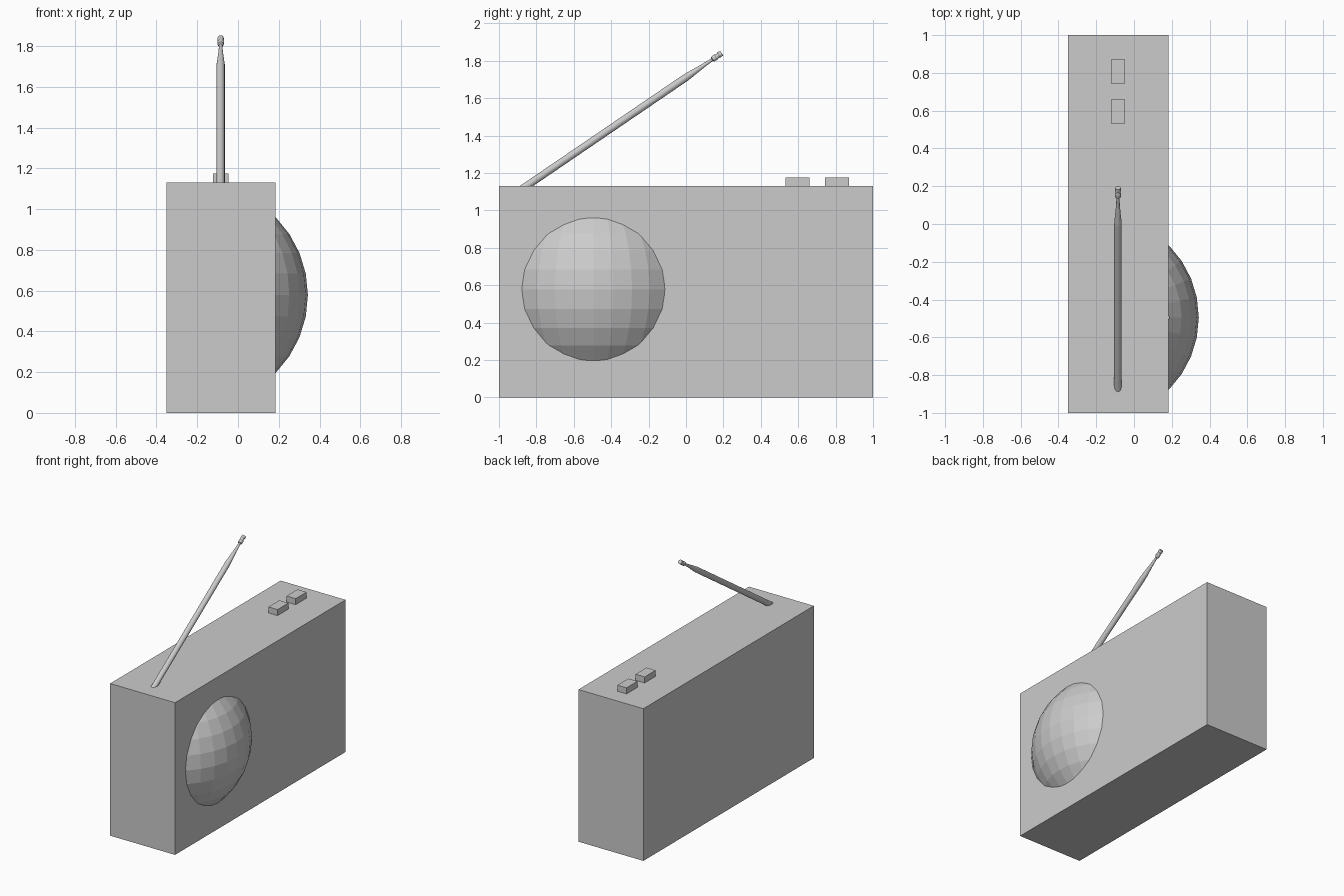
import bpy, bmesh, math
from mathutils import Matrix, Vector

if "Cube" in bpy.data.objects:
    bpy.data.objects.remove(bpy.data.objects["Cube"])


def add_object(name, bm):
    mesh = bpy.data.meshes.new(name)
    bm.normal_update()
    bm.to_mesh(mesh)
    bm.free()
    obj = bpy.data.objects.new(name, mesh)
    bpy.context.collection.objects.link(obj)
    return obj


def box(name, lo, hi):
    lo, hi = Vector(lo), Vector(hi)
    bm = bmesh.new()
    bmesh.ops.create_cube(bm, size=1, matrix=Matrix.Translation((lo + hi) / 2)
                          @ Matrix.Diagonal((*(hi - lo), 1)))
    return add_object(name, bm)


# Radio case
box("case", (-0.35, -1, 0), (0.183, 1, 1.13))

# Two push buttons on the top
for i, y in enumerate((0.595, 0.808)):
    box(f"button_{i + 1}", (-0.122, y - 0.064, 1.10), (-0.047, y + 0.064, 1.175))

# Speaker dome: a patch of a low-poly sphere bulging from the +x side
R = 0.54
bm = bmesh.new()
bmesh.ops.create_uvsphere(bm, u_segments=32, v_segments=16, radius=R)
limit = math.radians(46)
hidden = [v for v in bm.verts
          if abs(math.asin(max(-1, min(1, v.co.z / R)))) > limit
          or abs(math.atan2(v.co.y, v.co.x)) > limit]
bmesh.ops.delete(bm, geom=hidden, context='VERTS')
bmesh.ops.translate(bm, verts=bm.verts, vec=(0.343 - R, -0.495, 0.578))
add_object("speaker_dome", bm)

# Antenna: lathed profile of (distance along rod, radius), tilted back over the case
profile = [(-0.06, 0.02), (1.033, 0.02), (1.14, 0.011), (1.20, 0.008),
           (1.205, 0.015), (1.225, 0.016), (1.23, 0.0135), (1.24, 0.0135),
           (1.245, 0.016), (1.263, 0.015)]
SIDES = 16
bm = bmesh.new()
rings = [[bm.verts.new((r * math.cos(a), r * math.sin(a), d))
          for a in (math.tau * k / SIDES for k in range(SIDES))]
         for d, r in profile]
for a, b in zip(rings, rings[1:]):
    for k in range(SIDES):
        n = (k + 1) % SIDES
        bm.faces.new((a[k], a[n], b[n], b[k]))
bm.faces.new(rings[0][::-1])
bm.faces.new(rings[-1])
direction = Vector((0, 1.043, 0.71))
bm.transform(Matrix.Translation((-0.085, -0.853, 1.13))
             @ direction.to_track_quat('Z', 'Y').to_matrix().to_4x4())
add_object("antenna", bm)
